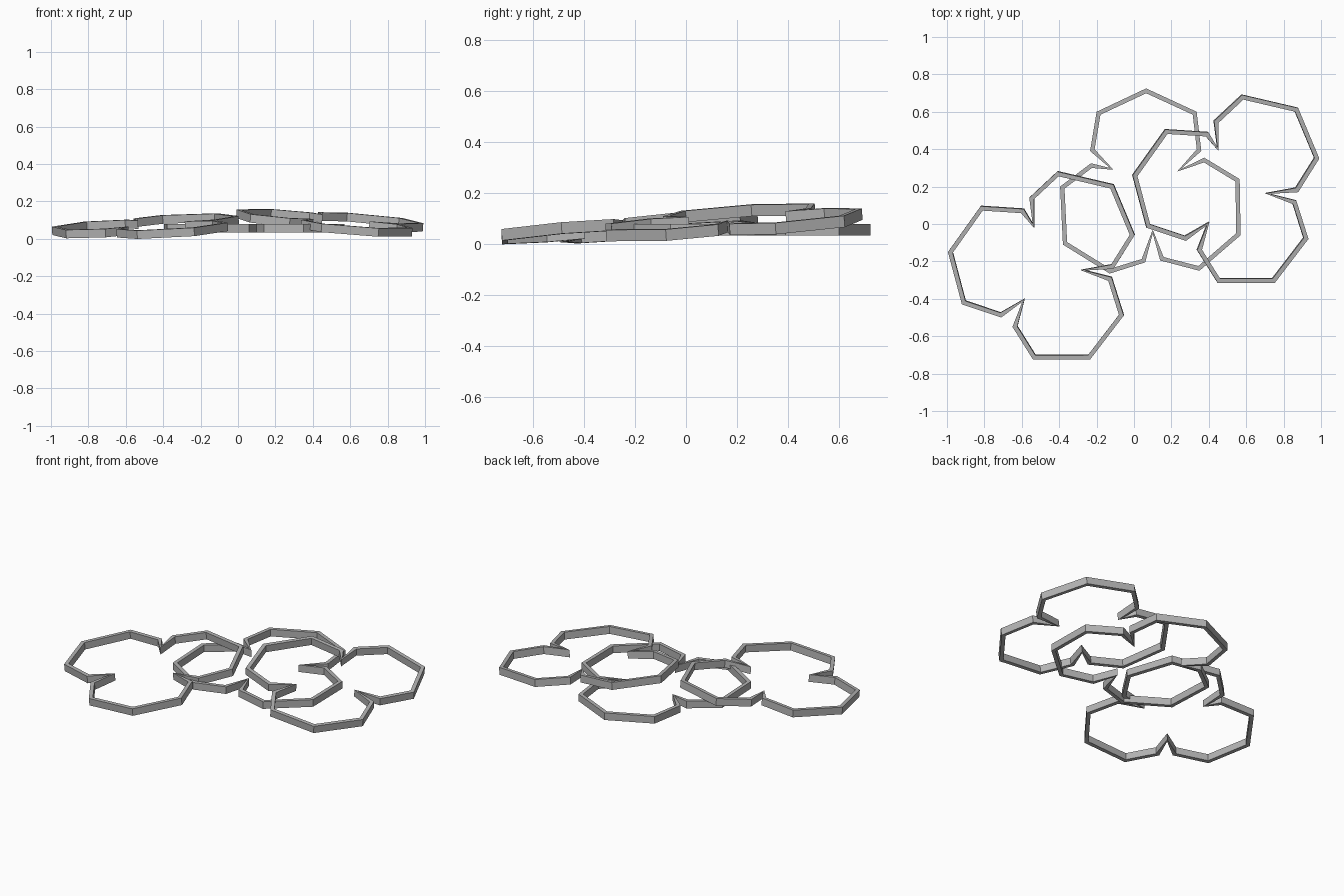
import bpy
import bmesh
from mathutils import Vector

cube = bpy.data.objects.get("Cube")
if cube:
    bpy.data.objects.remove(cube, do_unlink=True)

WALL_THICKNESS = 0.026
WALL_HEIGHT = 0.045
POINTS_PER_LOBE = 6

# Single grey material shared by every ring
grey = bpy.data.materials.new("plain_grey")
grey.use_nodes = True
grey_colour = (0.45, 0.45, 0.45, 1)
grey.diffuse_color = grey_colour
grey.node_tree.nodes["Principled BSDF"].inputs["Base Color"].default_value = grey_colour

# Outlines in hundredths, counter-clockwise: five lobe corners, then a notch tip
TILTED_OUTLINE = [
    (-59, 8), (-82, 9.5), (-99.5, -15), (-92, -43), (-71, -50), (-58.5, -40),
    (-65, -55), (-54, -72.5), (-23.5, -72.5), (-5.5, -49), (-12, -28.5), (-28.5, -24.7),
    (-11, -24), (0.3, -6), (-11, 21), (-41, 28), (-56, 14), (-53.5, -2),
]
LEVEL_OUTLINE = [
    (36, 39), (33.5, 60), (6.5, 72.5), (-20, 60), (-23.5, 39), (-11, 29),
    (-23, 32.5), (-39.5, 20), (-38, -11), (-13, -26.5), (6, -20.5), (10, -3),
    (14, -19.5), (35, -25), (57, -6), (56.5, 24), (37.5, 35.5), (23, 28),
]


def inward_direction(points, index):
    """Unit bisector pointing into the ring at one corner."""
    here = points[index]
    before = (here - points[index - 1]).normalized()
    after = (points[(index + 1) % len(points)] - here).normalized()
    tangent = before + after
    return Vector((-tangent.y, tangent.x)).normalized()


def wall_outlines(points):
    """Outer and inner edge of the wall; notch tips sit on the inner edge."""
    outer, inner = [], []
    for index, point in enumerate(points):
        step = inward_direction(points, index) * WALL_THICKNESS
        is_notch = index % POINTS_PER_LOBE == POINTS_PER_LOBE - 1
        start = point - step * 0.8 if is_notch else point
        outer.append(start)
        inner.append(point if is_notch else point + step)
    return outer, inner


def make_ring(name, outline, shift, top_height, slope):
    """Three-lobed wall standing square to a gently sloping plane."""
    points = [Vector(pair) / 100 + Vector(shift) for pair in outline]
    outer, inner = wall_outlines(points)
    drop = Vector((slope[0], slope[1], -1)).normalized() * WALL_HEIGHT
    bm = bmesh.new()

    def add_loop(flat_points, offset):
        loop = []
        for point in flat_points:
            height = top_height + point.dot(Vector(slope))
            loop.append(bm.verts.new(Vector((point.x, point.y, height)) + offset))
        return loop

    none = Vector((0, 0, 0))
    loops = [add_loop(outer, none), add_loop(inner, none),
             add_loop(inner, drop), add_loop(outer, drop)]

    # Top, inside, underside and outside strips of the wall
    count = len(points)
    for side, loop in enumerate(loops):
        other = loops[(side + 1) % len(loops)]
        for i in range(count):
            j = (i + 1) % count
            bm.faces.new((loop[i], loop[j], other[j], other[i]))
    bmesh.ops.recalc_face_normals(bm, faces=bm.faces)

    mesh = bpy.data.meshes.new(name)
    bm.to_mesh(mesh)
    bm.free()
    mesh.materials.append(grey)
    ring = bpy.data.objects.new(name, mesh)
    bpy.context.collection.objects.link(ring)
    return ring


# Two leaning rings of the same shape, and a level one behind and below them
make_ring("right_ring", TILTED_OUTLINE, (0, 0), 0.126, (0.05, 0.076))
make_ring("left_ring", TILTED_OUTLINE, (0.988, 0.41), 0.138, (-0.08, 0.07))
make_ring("level_ring", LEVEL_OUTLINE, (0, 0), 0.079, (0, 0))
